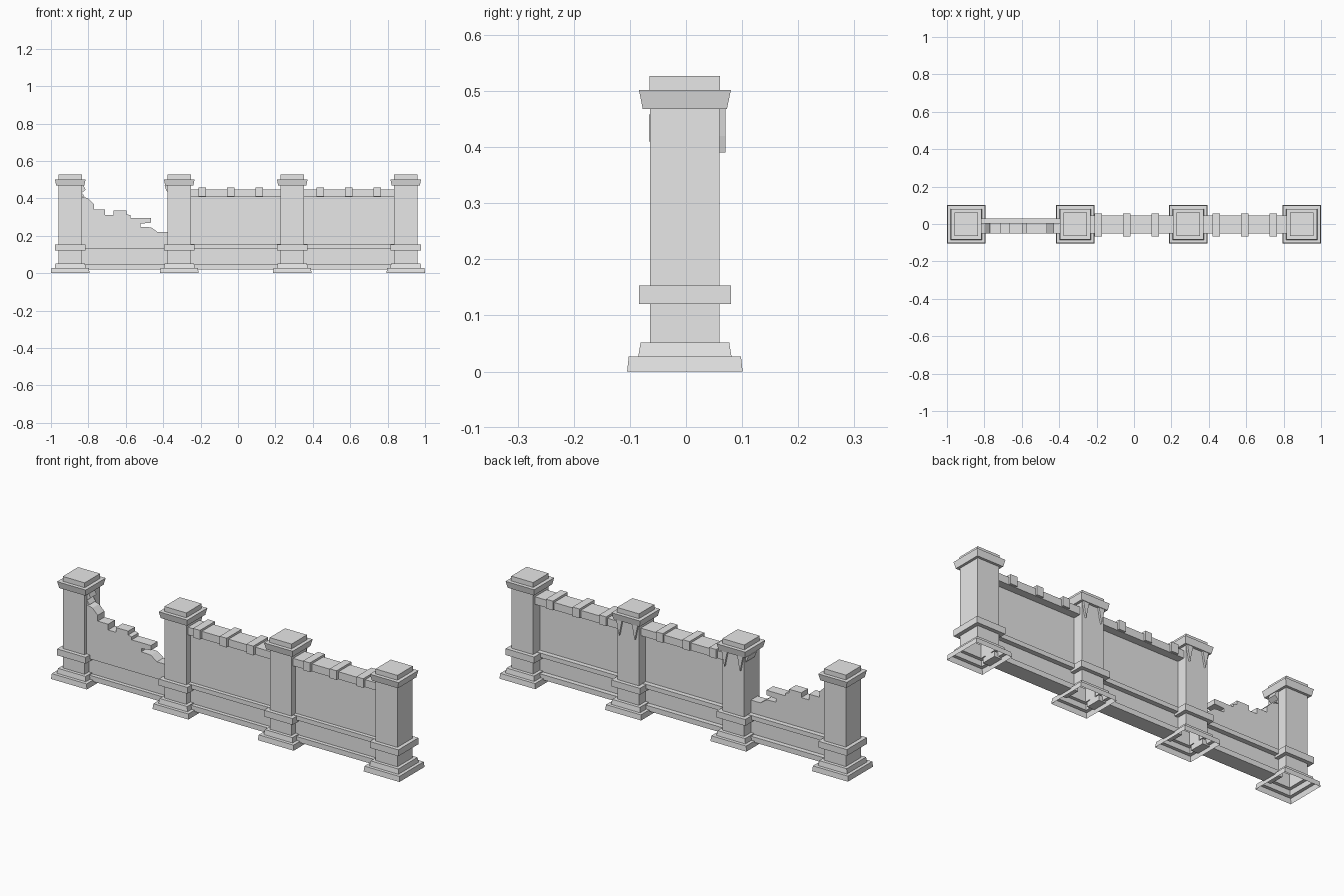
import bpy, bmesh
from mathutils import Vector

cube = bpy.data.objects.get("Cube")
if cube:
    bpy.data.objects.remove(cube, do_unlink=True)

stone = bpy.data.materials.new("grey stone")
stone.use_nodes = True
stone.diffuse_color = (0.8, 0.8, 0.8, 1)
stone.node_tree.nodes["Principled BSDF"].inputs["Base Color"].default_value = (0.8, 0.8, 0.8, 1)


def finish(name, bm):
    bmesh.ops.recalc_face_normals(bm, faces=bm.faces)
    mesh = bpy.data.meshes.new(name)
    bm.to_mesh(mesh)
    bm.free()
    mesh.materials.append(stone)
    obj = bpy.data.objects.new(name, mesh)
    bpy.context.collection.objects.link(obj)
    return obj


def box(name, x, y, z):
    bm = bmesh.new()
    bmesh.ops.create_cube(bm, size=1)
    for v in bm.verts:
        v.co = Vector(r[0] if c < 0 else r[1] for c, r in zip(v.co, (x, y, z)))
    return finish(name, bm)


def prism(name, outline, y0, y1):
    """Extrude an x-z outline from y0 to y1."""
    bm = bmesh.new()
    face = bm.faces.new([bm.verts.new((x, y0, z)) for x, z in outline])
    grown = bmesh.ops.extrude_face_region(bm, geom=[face])
    for v in grown["geom"]:
        if isinstance(v, bmesh.types.BMVert):
            v.co.y = y1
    return finish(name, bm)


# Square pillar shell: half width and height, open underneath
PILLAR = [(.103, 0), (.1, .027), (.083, .027), (.079, .052), (.062, .052),
          (.062, .12), (.082, .12), (.082, .153), (.062, .153), (.062, .468),
          (.075, .468), (.082, .502), (.063, .502), (.063, .527)]


def pillar(name, cx):
    bm = bmesh.new()
    rings = [[bm.verts.new((cx + sx * r, sy * r - .002, z))
              for sx, sy in ((-1, -1), (1, -1), (1, 1), (-1, 1))] for r, z in PILLAR]
    for a, b in zip(rings, rings[1:]):
        for i in range(4):
            j = (i + 1) % 4
            bm.faces.new((a[i], a[j], b[j], b[i]))
    bm.faces.new(rings[-1])
    finish(name, bm)


centres = [-.897, -.314, .29, .897]
for i, cx in enumerate(centres):
    pillar(f"pillar_{i + 1}", cx)

# Lower wall, plinth and band run between every pair of pillars
for i, (a, b) in enumerate(zip(centres, centres[1:])):
    span = (a + .06, b - .06)
    box(f"plinth_{i + 1}", span, (-.05, .03), (.02, .047))
    box(f"lower_wall_{i + 1}", span, (-.03, .005), (.047, .132))
    box(f"wall_band_{i + 1}", span, (-.05, .03), (.132, .155))

# Whole wall panels with coping and raised coping blocks
for i, first in ((2, -.192), (3, .439)):
    span = (centres[i - 1] + .06, centres[i] - .06)
    box(f"wall_panel_{i}", span, (-.03, .005), (.155, .41))
    box(f"coping_{i}", span, (-.05, .045), (.408, .447))
    for k in range(3):
        cx = first + k * .153
        box(f"coping_block_{i}_{k + 1}", (cx - .02, cx + .02), (-.066, .056), (.41, .458))

# Ruined wall panel with stepped broken bricks
prism("broken_wall", [
    (-.84, .155), (-.84, .41), (-.8, .4), (-.77, .37), (-.77, .34), (-.71, .34),
    (-.71, .31), (-.665, .31), (-.665, .335), (-.595, .335), (-.595, .315),
    (-.575, .31), (-.575, .295), (-.465, .295), (-.465, .27), (-.52, .265),
    (-.52, .248), (-.465, .245), (-.43, .22), (-.375, .22), (-.375, .155)], -.05, .005)
prism("wall_remnant", [(-.84, .41), (-.82, .41), (-.835, .43), (-.815, .445),
                       (-.825, .468), (-.84, .468)], -.045, .005)

# Jagged chips hanging under the caps at the back
for i, cx in enumerate(centres[1:3]):
    for k, dx in enumerate((-.045, .045)):
        prism(f"cap_chip_{i + 1}_{k + 1}", [(cx + dx - .016, .468), (cx + dx + .016, .468),
              (cx + dx + .008, .42), (cx + dx, .39), (cx + dx - .008, .43)], .058, .07)
prism("cap_chip_side", [(-.374, .468), (-.392, .468), (-.385, .445), (-.374, .43)], -.02, .05)
